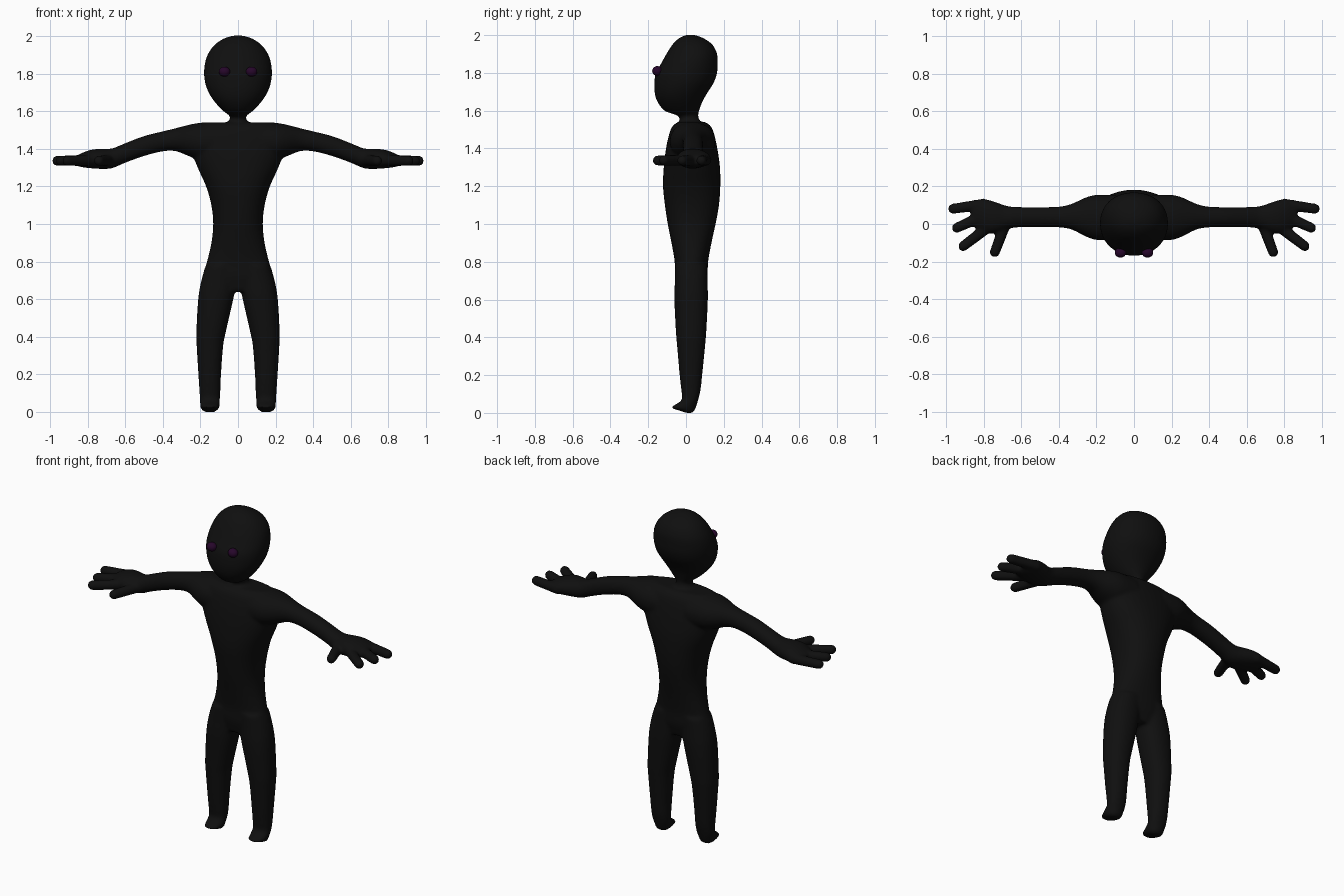
import bpy, bmesh, math
from mathutils import Vector


def material(name, rgb):
    m = bpy.data.materials.new(name)
    m.diffuse_color = (*rgb, 1)
    return m


skin = material("near black", (0.0048, 0.0048, 0.0048))
eye_purple = material("dark purple", (0.02, 0.002, 0.024))


def spline(rows, steps=4):
    """Catmull-Rom interpolation of a list of number rows."""
    pts = [Vector(r) for r in rows]
    out = []
    for i in range(len(pts) - 1):
        a, b, c, d = pts[max(i - 1, 0)], pts[i], pts[i + 1], pts[min(i + 2, len(pts) - 1)]
        for k in range(steps):
            t = k / steps
            out.append(0.5 * (2 * b + (c - a) * t + (2 * a - 5 * b + 4 * c - d) * t ** 2
                              + (3 * b - a - 3 * c + d) * t ** 3))
    return out + [pts[-1]]


def loft(bm, rows, axis, side=1, power=2.0, n=32):
    """Rows: position along the axis, then min/max of each of the two cross directions."""
    rings = []
    for p, u0, u1, v0, v1 in spline(rows):
        ring = []
        for k in range(n):
            a = 2 * math.pi * k / n
            c, s = math.cos(a), math.sin(a)
            u = (u0 + u1) / 2 + (u1 - u0) / 2 * math.copysign(abs(c) ** (2 / power), c)
            v = (v0 + v1) / 2 + (v1 - v0) / 2 * math.copysign(abs(s) ** (2 / power), s)
            co = (u * side, v, p) if axis == 'z' else (p * side, u, v)
            ring.append(bm.verts.new(co))
        rings.append(ring)
    for r, q in zip(rings, rings[1:]):
        for k in range(n):
            bm.faces.new((r[k], r[(k + 1) % n], q[(k + 1) % n], q[k]))
    bm.faces.new(rings[0])
    bm.faces.new(rings[-1])


def capsule(bm, a, b, r0, r1):
    """Rounded finger: a stretched sphere between two points."""
    a, b = Vector(a), Vector(b)
    rot = (b - a).to_track_quat('Z', 'Y')
    verts = bmesh.ops.create_uvsphere(bm, u_segments=16, v_segments=11, radius=1)['verts']
    for v in verts:
        base, r = (b, r1) if v.co.z > 0 else (a, r0)
        v.co = base + rot @ (v.co * r)


bm = bmesh.new()

# torso: z, x range, y range
torso = [(0.64, -0.13, 0.13, -0.04, 0.09), (0.72, -0.185, 0.185, -0.058, 0.113),
         (0.8, -0.165, 0.165, -0.06, 0.117), (0.9, -0.142, 0.142, -0.077, 0.135),
         (1.0, -0.132, 0.132, -0.097, 0.157), (1.1, -0.142, 0.142, -0.112, 0.175),
         (1.2, -0.17, 0.17, -0.122, 0.182), (1.3, -0.215, 0.215, -0.118, 0.18),
         (1.4, -0.25, 0.25, -0.106, 0.166), (1.48, -0.25, 0.25, -0.088, 0.148),
         (1.52, -0.23, 0.23, -0.07, 0.13), (1.54, -0.19, 0.19, -0.04, 0.1)]
loft(bm, torso, 'z', power=2.2)

# neck and head
head = [(1.5, -0.07, 0.07, -0.04, 0.09), (1.54, -0.055, 0.055, -0.035, 0.075),
        (1.565, -0.041, 0.041, -0.035, 0.066), (1.58, -0.05, 0.05, -0.06, 0.065),
        (1.6, -0.078, 0.078, -0.115, 0.07), (1.65, -0.125, 0.125, -0.153, 0.088),
        (1.7, -0.157, 0.157, -0.167, 0.117), (1.75, -0.175, 0.175, -0.168, 0.148),
        (1.8, -0.181, 0.181, -0.16, 0.165), (1.85, -0.177, 0.177, -0.132, 0.168),
        (1.9, -0.162, 0.162, -0.104, 0.165), (1.95, -0.128, 0.128, -0.072, 0.14),
        (1.985, -0.078, 0.078, -0.035, 0.09), (2.002, -0.025, 0.025, 0.005, 0.04)]
loft(bm, head, 'z', power=2.1)

# legs with small pointed feet
leg = [(0.0, 0.125, 0.175, 0.0, 0.035), (0.012, 0.107, 0.193, -0.035, 0.045),
       (0.027, 0.099, 0.2, -0.08, 0.052), (0.042, 0.097, 0.202, -0.06, 0.057),
       (0.07, 0.096, 0.203, -0.022, 0.065), (0.12, 0.093, 0.206, -0.025, 0.077),
       (0.2, 0.09, 0.211, -0.034, 0.086), (0.35, 0.079, 0.22, -0.047, 0.101),
       (0.42, 0.066, 0.222, -0.053, 0.107), (0.6, 0.025, 0.212, -0.062, 0.116),
       (0.7, 0.006, 0.195, -0.059, 0.114), (0.78, 0.0, 0.17, -0.058, 0.113)]

# arm running into the palm: x, y range, z range
arm = [(0.1, -0.085, 0.155, 1.33, 1.54), (0.2, -0.085, 0.155, 1.34, 1.538),
       (0.26, -0.065, 0.14, 1.36, 1.528), (0.33, -0.03, 0.108, 1.387, 1.51),
       (0.4, -0.018, 0.092, 1.386, 1.493), (0.5, -0.017, 0.09, 1.361, 1.468),
       (0.6, -0.017, 0.09, 1.325, 1.43), (0.67, -0.025, 0.095, 1.296, 1.402),
       (0.73, -0.045, 0.115, 1.293, 1.4), (0.78, -0.05, 0.13, 1.296, 1.395),
       (0.83, -0.03, 0.13, 1.302, 1.378), (0.865, 0.0, 0.09, 1.312, 1.36)]

# three fingers and a thumb: base xy, tip xy
fingers = [((0.8, 0.105), (0.962, 0.081)), ((0.83, 0.03), (0.942, -0.02)),
           ((0.78, -0.02), (0.908, -0.118)), ((0.69, -0.015), (0.74, -0.15))]

for side in (1, -1):
    loft(bm, leg, 'z', side, power=2.2)
    loft(bm, arm, 'x', side, power=2.1)
    for base, tip in fingers:
        capsule(bm, (base[0] * side, base[1], 1.338), (tip[0] * side, tip[1], 1.336), 0.031, 0.028)

bmesh.ops.recalc_face_normals(bm, faces=bm.faces)
mesh = bpy.data.meshes.new("body")
bm.to_mesh(mesh)
bm.free()
mesh.materials.append(skin)
body = bpy.data.objects.new("body", mesh)
bpy.context.collection.objects.link(body)

# fuse the parts into one soft skin
fuse = body.modifiers.new("fuse", 'REMESH')
fuse.mode = 'VOXEL'
fuse.voxel_size = 0.009
fuse.use_smooth_shade = True
soften = body.modifiers.new("soften", 'SMOOTH')
soften.factor = 0.5
soften.iterations = 8

# eyes
for side, name in ((1, "left_eye"), (-1, "right_eye")):
    bpy.ops.mesh.primitive_uv_sphere_add(segments=24, ring_count=14, radius=0.03,
                                         location=(0.072 * side, -0.152, 1.81))
    eye = bpy.context.object
    eye.name = name
    eye.scale = (1, 0.9, 0.87)
    eye.data.materials.append(eye_purple)
    bpy.ops.object.shade_smooth()
